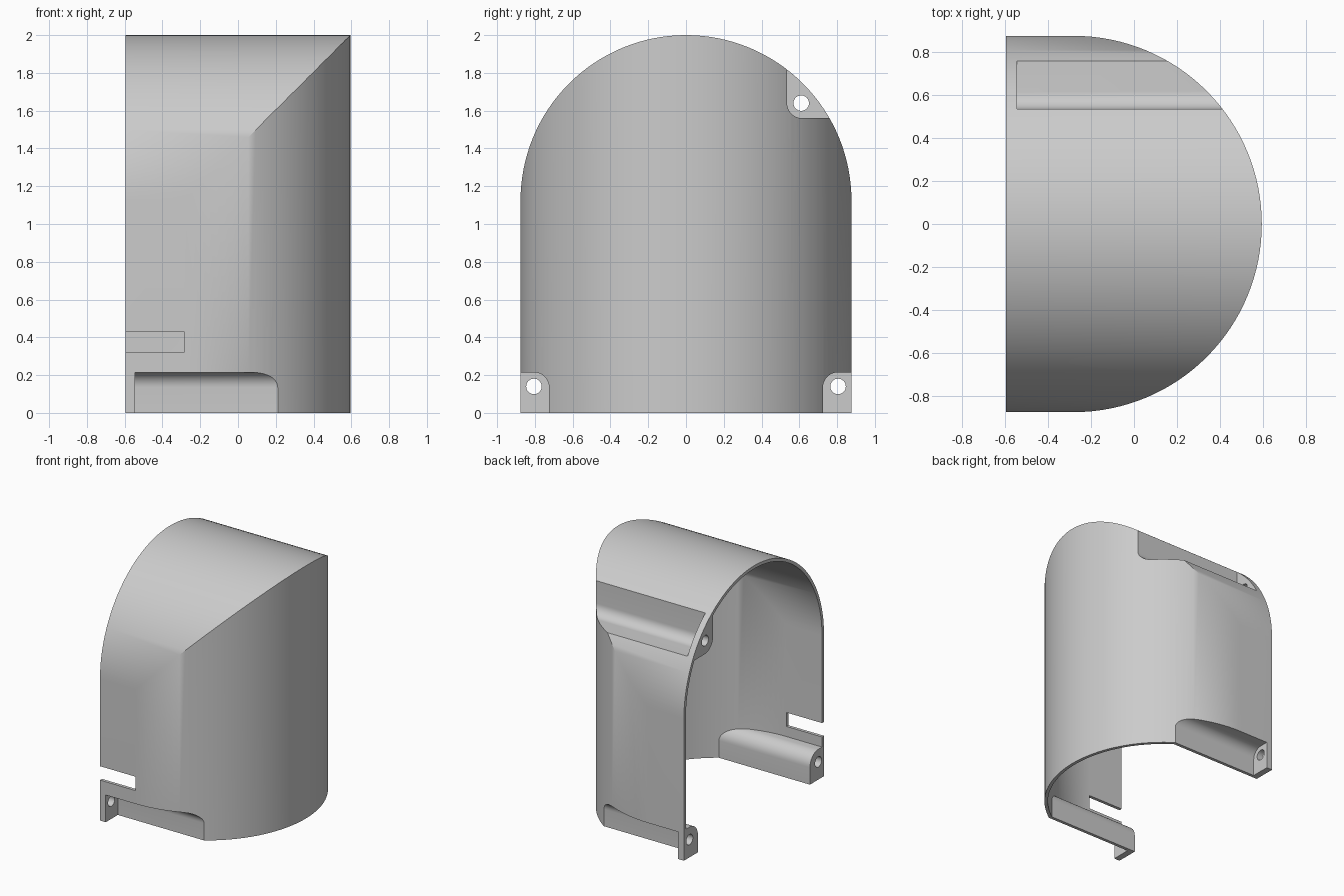
import bpy, bmesh
from math import sin, cos, pi

cube = bpy.data.objects.get("Cube")
if cube:
    bpy.data.objects.remove(cube, do_unlink=True)

R = 0.876               # arch radius, shared by the side and plan outlines
BACK = -0.595           # open end of the cover
ARCH_Z = 2 - R          # arch centre in the side outline
ARCH_X = 0.595 - R      # arch centre in the plan outline
WALL = 0.025
PLATE = 0.05            # thickness of the screw plates
FILLET = 0.08
SEGMENTS = 64

grey = bpy.data.materials.new("plain grey")
grey.use_nodes = True
grey.diffuse_color = (0.6, 0.6, 0.6, 1)
grey.node_tree.nodes["Principled BSDF"].inputs["Base Color"].default_value = grey.diffuse_color


def prism(name, outline, axis, low, high):
    """Extrude a closed outline along x (outline in y, z) or z (outline in x, y)."""
    bm = bmesh.new()
    place = (lambda a, b: (low, a, b)) if axis == "x" else (lambda a, b: (a, b, low))
    face = bm.faces.new([bm.verts.new(place(a, b)) for a, b in outline])
    top = bmesh.ops.extrude_face_region(bm, geom=[face])["geom"]
    shift = (high - low, 0, 0) if axis == "x" else (0, 0, high - low)
    bmesh.ops.translate(bm, vec=shift, verts=[v for v in top if isinstance(v, bmesh.types.BMVert)])
    bmesh.ops.recalc_face_normals(bm, faces=bm.faces)
    mesh = bpy.data.meshes.new(name)
    bm.to_mesh(mesh)
    bm.free()
    mesh.materials.append(grey)
    obj = bpy.data.objects.new(name, mesh)
    bpy.context.collection.objects.link(obj)
    return obj


def combine(target, tool, operation):
    """Apply a boolean and discard the tool."""
    mod = target.modifiers.new("cut", "BOOLEAN")
    mod.operation, mod.object, mod.solver = operation, tool, "EXACT"
    bpy.context.view_layer.objects.active = target
    bpy.ops.object.modifier_apply(modifier=mod.name)
    bpy.data.objects.remove(tool, do_unlink=True)


def arch(radius, centre, foot):
    """Round-topped outline as (across, along) pairs."""
    steps = [pi * i / SEGMENTS for i in range(SEGMENTS + 1)]
    curve = [(radius * cos(a), centre + radius * sin(a)) for a in steps]
    return [(radius, foot)] + curve + [(-radius, foot)]


def mitred_solid(name, radius, back, bottom):
    """Side arch and plan arch intersected, meeting along a diagonal crease."""
    side = prism(name, arch(radius, ARCH_Z, bottom - 1), "x", back, 2)
    plan = prism("plan", [(x, y) for y, x in arch(radius, ARCH_X, back - 1)], "z", bottom, 3)
    combine(side, plan, "INTERSECT")
    return side


def corner(y, z, dy, dz, radius, far):
    """Quadrant with one rounded corner, open towards dy and dz."""
    bend = [pi / 2 * i / 10 for i in range(11)]
    arc = [(y + dy * radius * (1 - cos(a)), z + dz * radius * (1 - sin(a))) for a in bend]
    return [(y, z + dz * far)] + arc + [(y + dy * far, z), (y + dy * far, z + dz * far)]


# Screw pockets: corner y, corner z, open directions, hole y, hole z
pockets = [
    (-0.725, 0.215, -1, -1, -0.805, 0.14),
    (0.725, 0.215, 1, -1, 0.805, 0.14),
    (0.535, 1.56, 1, 1, 0.61, 1.64),
]

# Hollow of the cover, leaving material around each pocket
cavity = mitred_solid("cavity", R - WALL, BACK - 0.4, -0.4)
for y, z, dy, dz, _, _ in pockets:
    outline = corner(y - dy * WALL, z - dz * WALL, dy, dz, FILLET + WALL, 1)
    combine(cavity, prism("boss", outline, "x", -1.5, 1.5), "DIFFERENCE")

cover = mitred_solid("cover_shell", R, BACK, 0)
combine(cover, cavity, "DIFFERENCE")

# Pockets open to the outside, each with a drilled plate at the open end
for y, z, dy, dz, hole_y, hole_z in pockets:
    outline = corner(y, z, dy, dz, FILLET, 0.9)
    combine(cover, prism("pocket", outline, "x", BACK + PLATE, 1.4), "DIFFERENCE")
    ring = [2 * pi * i / 32 for i in range(32)]
    circle = [(hole_y + 0.041 * cos(a), hole_z + 0.041 * sin(a)) for a in ring]
    combine(cover, prism("hole", circle, "x", BACK - 0.2, BACK + PLATE + 0.03), "DIFFERENCE")

# Slot in the front wall
slot = [(-1, 0.32), (-0.8, 0.32), (-0.8, 0.43), (-1, 0.43)]
combine(cover, prism("slot", slot, "x", BACK - 0.2, -0.285), "DIFFERENCE")

bpy.ops.object.select_all(action="DESELECT")
cover.select_set(True)
bpy.context.view_layer.objects.active = cover
bpy.ops.object.shade_smooth_by_angle()
